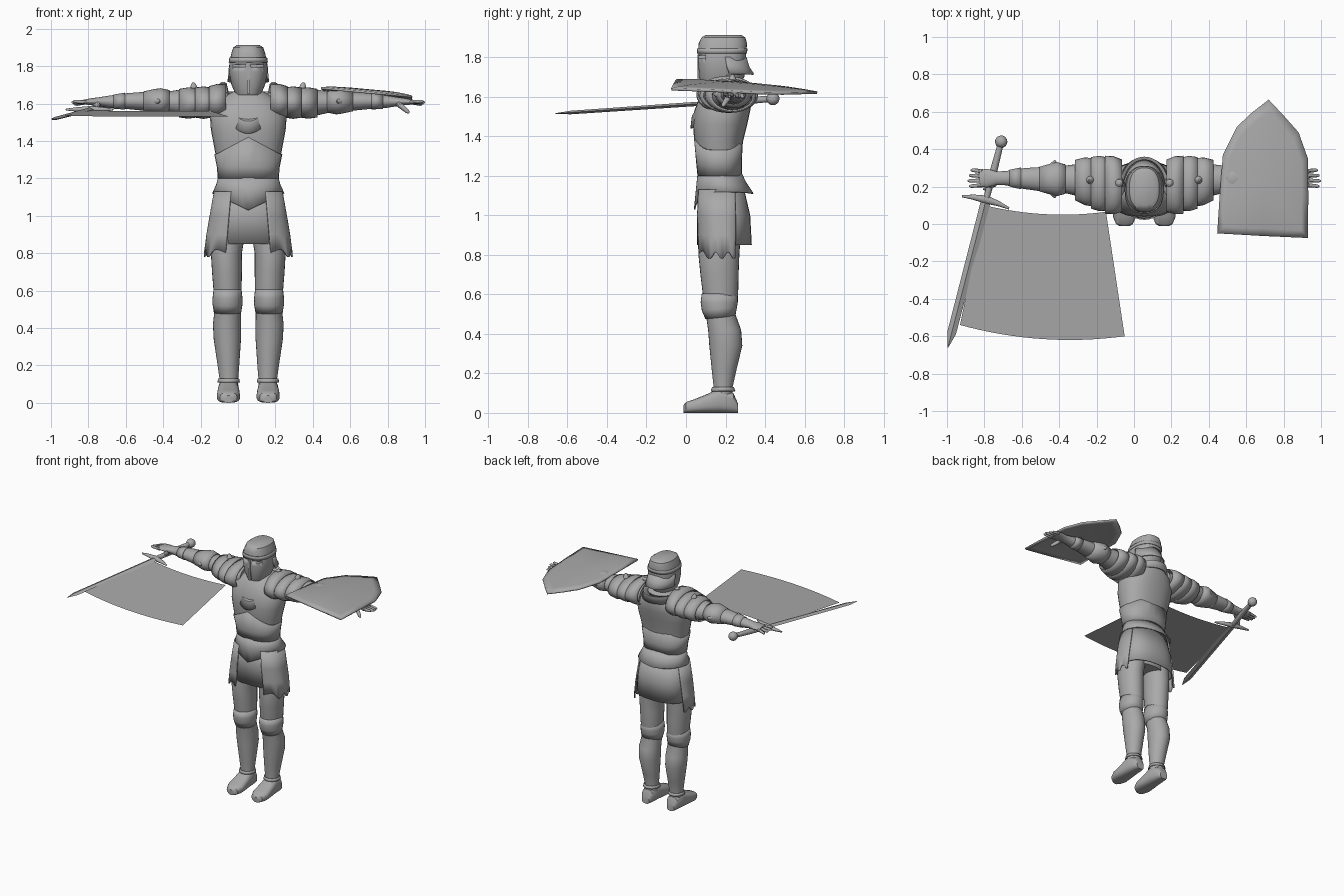
import bpy, bmesh, math
from mathutils import Vector, Matrix

if "Cube" in bpy.data.objects:
    bpy.data.objects.remove(bpy.data.objects["Cube"])

CX = 0.055                      # body centre line
steel = bpy.data.materials.new("steel_grey")
steel.diffuse_color = (0.4, 0.4, 0.4, 1)
steel.use_nodes = True
steel.node_tree.nodes["Principled BSDF"].inputs["Base Color"].default_value = steel.diffuse_color


def finish(name, bm, thick=0, angle=35, mtx=None):
    """Turn a bmesh into a shaded object, optionally thickened."""
    bmesh.ops.recalc_face_normals(bm, faces=bm.faces)
    if mtx:
        bm.transform(mtx)
    me = bpy.data.meshes.new(name)
    bm.to_mesh(me)
    bm.free()
    ob = bpy.data.objects.new(name, me)
    bpy.context.collection.objects.link(ob)
    me.materials.append(steel)
    if thick:
        mod = ob.modifiers.new("thickness", 'SOLIDIFY')
        mod.thickness, mod.offset = thick, -1
    bpy.ops.object.select_all(action='DESELECT')
    ob.select_set(True)
    bpy.context.view_layer.objects.active = ob
    bpy.ops.object.shade_smooth_by_angle(angle=math.radians(angle))
    return ob


def loft(name, rings, axis='z', n=28, arc=None, e=2.0, warp=None, thick=0, mtx=None):
    """Skin (t, a, b, ra, rb) superellipse rings along an axis; thick means an open shell."""
    bm = bmesh.new()
    a0, a1 = [math.radians(d) for d in (arc or (0, 360))]
    cnt = n + 1 if arc else n
    rows = []
    for t, a, b, ra, rb in rings:
        row = []
        for i in range(cnt):
            th = a0 + (a1 - a0) * i / n
            c, s = math.cos(th), math.sin(th)
            u = a + ra * math.copysign(abs(c) ** (2 / e), c)
            v = b + rb * math.copysign(abs(s) ** (2 / e), s)
            p = {'z': (u, v, t), 'x': (t, u, v), 'y': (u, t, v)}[axis]
            row.append(bm.verts.new(warp(*p) if warp else p))
        rows.append(row)
    for r, q in zip(rows, rows[1:]):
        for i in range(n):
            j = (i + 1) % cnt
            bm.faces.new((r[i], r[j], q[j], q[i]))
    if not thick and not arc:
        bm.faces.new(rows[0])
        bm.faces.new(rows[-1])
    return finish(name, bm, thick, mtx=mtx)


def span(rings, x=CX):
    """(z, half width, y front, y back) -> loft rings."""
    return [(z, x, (f + b) / 2, w, (b - f) / 2) for z, w, f, b in rings]


def rod(name, p, q, r1, r2):
    p, q = Vector(p), Vector(q)
    m = Matrix.Translation(p) @ (q - p).to_track_quat('Z', 'Y').to_matrix().to_4x4()
    d = (q - p).length
    return loft(name, [(0, 0, 0, r1, r1), (d * .85, 0, 0, r2, r2), (d, 0, 0, r2 * .4, r2 * .4)], n=10, mtx=m)


def box(name, c, size):
    bm = bmesh.new()
    bmesh.ops.create_cube(bm, size=1)
    return finish(name, bm, mtx=Matrix.Translation(c) @ Matrix.Diagonal((*size, 1)))


def ball(name, c, r, mtx=None):
    bm = bmesh.new()
    bmesh.ops.create_uvsphere(bm, u_segments=16, v_segments=10, radius=r)
    return finish(name, bm, mtx=(mtx or Matrix()) @ Matrix.Translation(c))


# Torso, pelvis and neck
loft("torso", span([(1.17, .155, .07, .275), (1.22, .158, .065, .275), (1.30, .17, .055, .278),
                    (1.38, .185, .042, .29), (1.46, .2, .035, .31), (1.53, .205, .042, .325),
                    (1.59, .18, .065, .335), (1.635, .135, .09, .325), (1.665, .08, .12, .28)]), e=2.3)
loft("pelvis", span([(.86, .15, .09, .28), (1.0, .168, .08, .28), (1.2, .15, .075, .27)]))
loft("neck", span([(1.6, .075, .12, .27), (1.72, .07, .12, .26)]))


# Lower breastplate rising to a peak at the front
def peak(x, y, z):
    return (x, y, z + (.09 * max(0, 1 - abs(x - CX) / .17) if z > 1.3 else 0))


loft("belly_plate", span([(1.2, .163, .058, .283), (1.26, .168, .052, .283), (1.33, .182, .038, .288)]),
     e=2.3, warp=peak, thick=.008)


# Waist flare with a pointed front edge
def waist_point(x, y, z):
    k = max(0, 1 - abs(x - CX) / .19) * (1 if y < .18 else .1)
    return (x, y, z - k * .09 * max(0, (1.21 - z) / .09))


loft("waist_flare", span([(1.21, .16, .058, .284), (1.17, .172, .05, .305), (1.12, .193, .04, .342)]),
     n=40, warp=waist_point, thick=.008)

# Skirt with overlapping side plates
loft("skirt", span([(1.15, .168, .062, .29), (1.0, .188, .056, .325), (.85, .2, .055, .333)]),
     e=2.4, thick=.008)


def ragged(x, y, z):
    return (x, y, z + (.018 * math.sin(y * 95) - .02 * abs(x - CX) / .2 if z < .85 else 0))


for s, side in ((-1, "right"), (1, "left")):
    arc = (-118, 0 + 25) if s < 0 else (-62, -205)
    arc = (-64, 28) if s > 0 else (-116, -208)
    loft(side + "_hip_plate", span([(1.13, .184, .05, .31), (1.0, .207, .045, .315), (.9, .224, .048, .315),
                                    (.82, .238, .052, .31)]), arc=arc, e=2.4, warp=ragged, thick=.01)

    # Leg, knee guard, ankle and shoe
    leg = [(.95, .1, .09, .08, .28), (.8, .117, .083, .063, .27), (.7, .114, .08, .073, .266),
           (.6, .111, .075, .085, .264), (.5, .11, .07, .1, .25), (.42, .114, .075, .112, .279),
           (.34, .112, .073, .118, .285), (.22, .107, .06, .13, .256), (.13, .104, .05, .14, .236),
           (.06, .104, .048, .14, .236)]
    loft(side + "_leg", [(z, CX + s * o, (f + b) / 2, w, (b - f) / 2) for z, o, w, f, b in leg])
    kx = CX + s * .111
    loft(side + "_knee_guard", span([(.605, .075, .08, .262), (.56, .08, .074, .262), (.52, .08, .08, .258),
                                     (.475, .073, .098, .25)], kx), thick=.008,
         warp=lambda x, y, z: (x, y, z + (.1 * (y - .1) if z < .55 else 0)))
    shoe = [(.262, .03, .05), (.24, .045, .1), (.17, .055, .125), (.1, .06, .092),
            (.04, .062, .068), (.0, .045, .055), (-.012, .025, .04)]
    loft(side + "_shoe", [(y, CX + s * .106, h / 2, w, h / 2) for y, w, h in shoe], 'y', e=2.8)
    loft(side + "_ankle_cuff", span([(.13, .056, .132, .243), (.11, .06, .125, .25)], CX + s * .105), thick=.006)

    # Arm tapering into the palm
    arm = [(.12, .215, 1.605, .1, .078), (.25, .228, 1.605, .095, .075), (.36, .235, 1.605, .085, .07),
           (.44, .24, 1.608, .07, .055), (.50, .24, 1.61, .062, .047), (.56, .24, 1.612, .064, .05),
           (.64, .243, 1.613, .056, .043), (.74, .245, 1.61, .038, .033), (.79, .245, 1.61, .036, .025),
           (.84, .245, 1.61, .05, .018), (.88, .245, 1.608, .045, .013)]
    loft(side + "_arm", [(CX + s * o, y, z, a, b) for o, y, z, a, b in arm], 'x')
    # Layered shoulder plates and stud
    plates = [(.12, .205, 1.61, .14, .093, .21, .21, 1.61, .155, .083),
              (.195, .213, 1.605, .142, .08, .285, .22, 1.605, .138, .08),
              (.27, .222, 1.604, .13, .078, .37, .235, 1.602, .108, .076)]
    for i, p in enumerate(plates):
        a, b = p[:5], p[5:]
        mid = [(u + v) / 2 for u, v in zip(a, b)]
        mid[3] += .008
        mid[4] += .007
        loft(f"{side}_shoulder_plate_{i + 1}", [(CX + s * o, y, z, ra, rb) for o, y, z, ra, rb in (a, mid, b)],
             'x', thick=.008)
    rod(side + "_shoulder_stud", (CX + s * .29, .235, 1.675), (CX + s * .295, .235, 1.712), .024, .012)
    rod(side + "_collar_knob", (CX + s * .135, .22, 1.66), (CX + s * .135, .22, 1.715), .03, .02)
    # Elbow guard with small points
    loft(side + "_elbow_guard", [(CX + s * o, .24, 1.612, a, b) for o, a, b in
                                 ((.42, .078, .06), (.47, .092, .07), (.5, .083, .066), (.56, .066, .053))],
         'x', thick=.007)
    for y in (-1, 1):
        rod(side + "_elbow_point", (CX + s * .49, .24 + y * .07, 1.612), (CX + s * .475, .24 + y * .1, 1.612), .02, .008)
    loft(side + "_wrist_cuff", [(CX + s * .66, .244, 1.613, .058, .045), (CX + s * .72, .245, 1.61, .045, .038)],
         'x', thick=.006)
    # Fingers and thumb
    for i in range(4):
        d = i - 1.5
        rod(f"{side}_finger_{i + 1}", (CX + s * .865, .245 + d * .025, 1.608),
            (CX + s * (.945 - .008 * abs(d + .5)), .245 + d * .029, 1.612 - .006 * i), .012, .009)
    rod(side + "_thumb", (CX + s * .8, .215, 1.6), (CX + s * .86, .185, 1.55), .016, .011)

# Collar plate dipping to a point on the chest
loft("collar", [(1.65, CX, .2, .095, .105), (1.665, CX, .195, .13, .165), (1.61, CX, .19, .145, .168)], n=40,
     thick=.01, warp=lambda x, y, z: (x, y, z - .17 * max(0, (.19 - y) / .168) ** 1.3))

# Helmet with eye slits, face ridge, brow band and flared neck guard
helm = loft("helmet", span([(1.645, .066, .085, .26), (1.70, .09, .066, .295), (1.77, .104, .062, .302),
                            (1.82, .101, .062, .305), (1.87, .09, .064, .309), (1.9, .08, .078, .3),
                            (1.913, .06, .1, .28)]), n=36, e=2.4)
for s in (-1, 1):
    cutter = box("eye_slit_cutter", (CX + s * .048, .06, 1.803), (.066, .08, .014))
    cutter.hide_render = True
    cutter.hide_set(True)
    mod = helm.modifiers.new("eye_slit", 'BOOLEAN')
    mod.object, mod.operation, mod.solver = cutter, 'DIFFERENCE', 'EXACT'
box("face_ridge", (CX, .066, 1.735), (.016, .018, .16))
loft("brow_band", span([(1.845, .101, .056, .311), (1.82, .105, .056, .309)]), n=36, e=2.4, thick=.006)
loft("neck_guard", span([(1.80, .104, .07, .306), (1.75, .108, .07, .322), (1.715, .112, .07, .345)]),
     arc=(5, 175), thick=.007)

# Sword, built along its own axis from pommel to tip
start, tip = Vector((-.71, .44, 1.59)), Vector((-.995, -.66, 1.515))
zl = (tip - start).normalized()
xl = zl.cross(Vector((0, 0, 1))).normalized()
yl = zl.cross(xl)
sword = Matrix.Translation(start) @ Matrix((xl, yl, zl)).transposed().to_4x4()
ball("sword_pommel", (0, 0, 0), .033, sword)
loft("sword_grip", [(.02, 0, 0, .016, .016), (.16, 0, 0, .02, .02), (.32, 0, 0, .016, .016)], n=14, mtx=sword)
loft("sword_guard", [(-.13, 0, .335, .005, .006), (-.07, 0, .325, .012, .014), (0, 0, .32, .018, .022),
                     (.07, 0, .325, .012, .014), (.13, 0, .335, .005, .006)], 'x', n=12, mtx=sword)
loft("sword_blade", [(.32, 0, 0, .026, .011), (1.06, 0, 0, .024, .009), (1.139, 0, 0, .002, .002)],
     n=8, e=1.0, mtx=sword)

# Domed shield over the forearm
outline = [(.445, -.05), (.69, -.064), (.93, -.075), (.932, .14), (.93, .35), (.88, .49), (.8, .58), (.72, .665),
           (.63, .595), (.55, .52), (.475, .37), (.457, .14)]
bm = bmesh.new()


def shield_vert(p, k):
    x, y = .7 + (p[0] - .7) * k, .2 + (p[1] - .2) * k
    return bm.verts.new((x, y, 1.688 - .093 * (x - .45) - .035 * max(0, y) / .65 + .02 * (1 - k * k)))


rows = [[shield_vert(p, k) for p in outline] for k in (1, .85, .65, .4, .15)]
for r, q in zip(rows, rows[1:]):
    for i in range(len(r)):
        j = (i + 1) % len(r)
        bm.faces.new((r[i], r[j], q[j], q[i]))
bm.faces.new(rows[-1])
finish("shield", bm, .012)

# Swept sheet beside the blade
bm = bmesh.new()
rows = [[], []]
for i in range(17):
    t = i / 16
    bow = 4 * t * (1 - t)
    for row, x0, x1, y0, y1, dip in ((rows[0], -.8, -.15, .1, .065, .03), (rows[1], -.93, -.05, -.54, -.6, .045)):
        y = y0 + (y1 - y0) * t - dip * bow
        row.append(bm.verts.new((x0 + (x1 - x0) * t, y, 1.558 + .045 * y)))
for i in range(16):
    bm.faces.new((rows[0][i], rows[1][i], rows[1][i + 1], rows[0][i + 1]))
finish("swept_sheet", bm)
